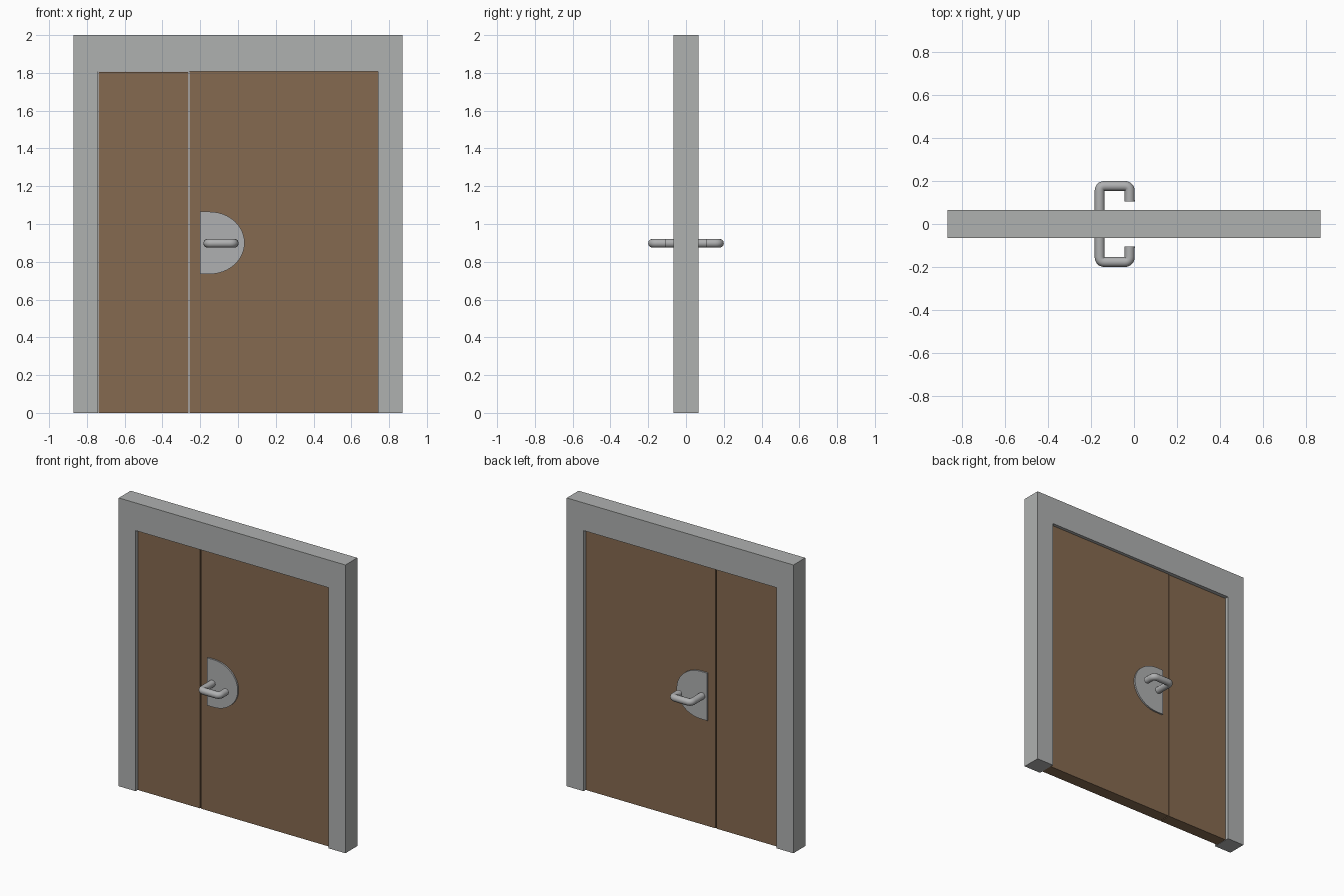
import bpy, bmesh, math
from mathutils import Vector

if "Cube" in bpy.data.objects:
    bpy.data.objects.remove(bpy.data.objects["Cube"])


def material(name, rgb):
    m = bpy.data.materials.new(name)
    m.diffuse_color = (*rgb, 1)
    m.use_nodes = True
    m.node_tree.nodes["Principled BSDF"].inputs["Base Color"].default_value = m.diffuse_color
    return m


GREY = material("frame grey", (0.43, 0.44, 0.435))
BROWN = material("door brown", (0.235, 0.143, 0.08))
METAL = material("handle metal", (0.43, 0.435, 0.44))


def prism(name, outline, y0, y1, mat):
    """Extrude an (x, z) outline from y0 to y1."""
    bm = bmesh.new()
    face = bm.faces.new([bm.verts.new((x, y0, z)) for x, z in outline])
    ext = bmesh.ops.extrude_face_region(bm, geom=[face])
    moved = [v for v in ext["geom"] if isinstance(v, bmesh.types.BMVert)]
    bmesh.ops.translate(bm, verts=moved, vec=(0, y1 - y0, 0))
    bmesh.ops.recalc_face_normals(bm, faces=bm.faces)
    me = bpy.data.meshes.new(name)
    bm.to_mesh(me)
    bm.free()
    me.materials.append(mat)
    ob = bpy.data.objects.new(name, me)
    bpy.context.collection.objects.link(ob)
    return ob


def box(name, x0, x1, z0, z1, depth, mat):
    return prism(name, [(x0, z0), (x1, z0), (x1, z1), (x0, z1)], -depth, depth, mat)


def smooth(ob):
    bpy.ops.object.select_all(action='DESELECT')
    ob.select_set(True)
    bpy.context.view_layer.objects.active = ob
    bpy.ops.object.shade_smooth_by_angle(angle=math.radians(35))


def rounded(points, r, steps=5):
    """Replace inner corners of a path with short curves."""
    pts = [Vector(p) for p in points]
    out = [pts[0]]
    for a, b, c in zip(pts, pts[1:], pts[2:]):
        p, q = b + (a - b).normalized() * r, b + (c - b).normalized() * r
        for i in range(steps + 1):
            t = i / steps
            out.append(p * (1 - t) ** 2 + b * 2 * t * (1 - t) + q * t * t)
    return out + [pts[-1]]


def rod(name, points, radius, mat):
    cu = bpy.data.curves.new(name, 'CURVE')
    cu.dimensions = '3D'
    cu.bevel_depth = radius
    cu.bevel_resolution = 4
    cu.use_fill_caps = True
    path = rounded(points, radius * 1.05)
    sp = cu.splines.new('POLY')
    sp.points.add(len(path) - 1)
    for p, co in zip(sp.points, path):
        p.co = (*co, 1)
    cu.materials.append(mat)
    ob = bpy.data.objects.new(name, cu)
    bpy.context.collection.objects.link(ob)
    bpy.ops.object.select_all(action='DESELECT')
    ob.select_set(True)
    bpy.context.view_layer.objects.active = ob
    bpy.ops.object.convert(target='MESH')
    smooth(bpy.context.view_layer.objects.active)


# Door frame: two jambs and a lintel in one outline
prism("door_frame", [(-0.87, 0), (-0.74, 0), (-0.74, 1.808), (0.74, 1.808),
                     (0.74, 0), (0.87, 0), (0.87, 2), (-0.87, 2)], -0.065, 0.065, GREY)

# Narrow and wide door leaves with a thin gap between them
box("narrow_door", -0.738, -0.262, 0, 1.805, 0.042, BROWN)
box("wide_door", -0.256, 0.74, 0, 1.808, 0.042, BROWN)

# D-shaped plate outline
plate = [(-0.2, 0.735), (-0.2, 1.065)]
for i in range(25):
    a = math.pi / 2 - math.pi * i / 24
    plate.append((-0.15 + 0.185 * math.cos(a), 0.9 + 0.165 * math.sin(a)))

# Plate and bent lever handle on each side
for side, s in (("front", -1), ("back", 1)):
    smooth(prism(side + "_plate", plate, s * 0.035, s * 0.053, METAL))
    z = 0.898
    rod(side + "_handle", [(-0.16, s * 0.04, z), (-0.16, s * 0.177, z),
                           (-0.02, s * 0.177, z), (-0.02, s * 0.105, z)], 0.0235, METAL)
